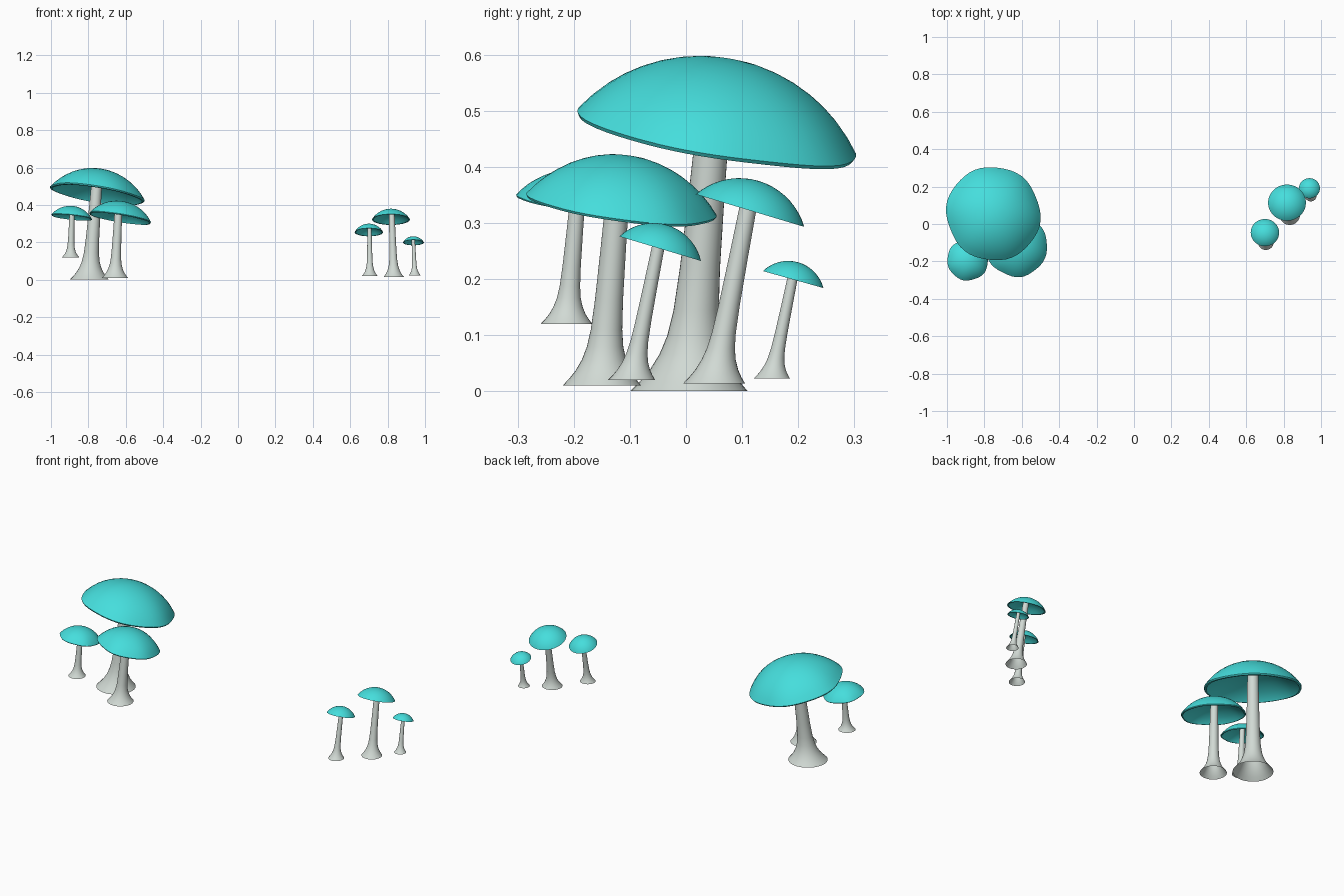
import bpy, bmesh, math
from mathutils import Vector

cube = bpy.data.objects.get("Cube")
if cube:
    bpy.data.objects.remove(cube, do_unlink=True)


def material(name, rgb):
    m = bpy.data.materials.new(name)
    m.use_nodes = True
    colour = (*rgb, 1)
    m.diffuse_color = colour
    m.node_tree.nodes["Principled BSDF"].inputs["Base Color"].default_value = colour
    return m


TEAL = material("teal_cap", (0.06, 0.73, 0.72))
GREY = material("pale_grey_stem", (0.64, 0.70, 0.66))


def skin_rings(name, rings, mat, tip_start=None, tip_end=None):
    """Bridge rings of points; optional tips close the ends with fans."""
    bm = bmesh.new()
    loops = [[bm.verts.new(p) for p in ring] for ring in rings]
    n = len(loops[0])
    for a, b in zip(loops, loops[1:]):
        for i in range(n):
            j = (i + 1) % n
            bm.faces.new((a[i], a[j], b[j], b[i]))
    for tip, loop in ((tip_start, loops[0]), (tip_end, loops[-1])):
        if tip is not None:
            v = bm.verts.new(tip)
            for i in range(n):
                bm.faces.new((v, loop[i], loop[(i + 1) % n]))
    bmesh.ops.recalc_face_normals(bm, faces=bm.faces)
    mesh = bpy.data.meshes.new(name)
    bm.to_mesh(mesh)
    bm.free()
    mesh.materials.append(mat)
    obj = bpy.data.objects.new(name, mesh)
    bpy.context.collection.objects.link(obj)
    bpy.ops.object.select_all(action='DESELECT')
    obj.select_set(True)
    bpy.context.view_layer.objects.active = obj
    bpy.ops.object.shade_smooth_by_angle(angle=math.radians(40))
    return obj


def make_cap(name, centre, r, h, slope, wavy, phase):
    """Domed shell with a hollow underside, tipped along the rim slope."""
    turn = Vector((0, 0, 1)).rotation_difference(Vector((-slope[0], -slope[1], 1)))
    centre = Vector(centre)

    def arc(radius, height, steps):
        big = (radius ** 2 + height ** 2) / (2 * height)
        half = math.asin(radius / big)
        return [(big * math.sin(half * k / steps),
                 height - big + big * math.cos(half * k / steps))
                for k in range(1, steps + 1)]

    lip = [(r * 0.985, -0.05 * h), (r * 0.95, -0.06 * h)] if wavy else []
    inner = arc(r * 0.93, h * 0.72, 5)[::-1]
    profile = arc(r, h, 9) + lip + inner

    def ring(rad, z):
        pts = []
        for i in range(48):
            a = math.tau * i / 48
            w = wavy * (rad / r) ** 2
            s = 1 + w * (math.cos(6 * a + phase) + 0.5 * math.cos(4 * a + 2 * phase))
            dz = 0.25 * w * r * math.sin(3 * a + phase)
            p = Vector((rad * s * math.cos(a), rad * s * math.sin(a), z + dz))
            pts.append(centre + turn @ p)
        return pts

    skin_rings(name, [ring(*p) for p in profile], TEAL,
               centre + turn @ Vector((0, 0, h)),
               centre + turn @ Vector((0, 0, h * 0.72)))


# Flared foot: (height fraction, share of the flare remaining)
FLARE = [(0, 1), (0.03, 0.80), (0.07, 0.58), (0.12, 0.39), (0.18, 0.25),
         (0.26, 0.16), (0.4, 0.10), (0.65, 0.05), (1, 0)]


def make_stem(name, foot, top, r_foot, r_top):
    """Leaning open tube with level rings and a flared foot."""
    foot, top = Vector(foot), Vector(top)
    rings = []
    for t, f in FLARE:
        c = foot.lerp(top, t)
        rad = r_top + (r_foot - r_top) * f
        rings.append([c + Vector((rad * math.cos(math.tau * i / 32),
                                  rad * math.sin(math.tau * i / 32), 0))
                      for i in range(32)])
    skin_rings(name, rings, GREY, tip_end=top)


# name, cap centre, radius, height, rim slope, waviness, foot, stem top (x, y), foot and top radii
MUSHROOMS = [
    ("large", (-0.752, 0.055, 0.460), 0.254, 0.133, (-0.16, -0.17), 0.013,
     (-0.795, 0.005, 0.0), (-0.752, 0.055), 0.105, 0.028),
    ("medium", (-0.630, -0.115, 0.332), 0.168, 0.088, (-0.16, -0.13), 0.016,
     (-0.658, -0.150, 0.010), (-0.638, -0.118), 0.070, 0.020),
    ("side", (-0.889, -0.193, 0.336), 0.110, 0.058, (-0.11, -0.12), 0.016,
     (-0.895, -0.213, 0.120), (-0.887, -0.190), 0.046, 0.013),
    ("tall_slim", (0.818, 0.114, 0.322), 0.101, 0.055, (0.0, -0.30), 0,
     (0.833, 0.050, 0.014), (0.822, 0.117), 0.055, 0.015),
    ("short_slim", (0.700, -0.046, 0.254), 0.076, 0.044, (0.0, -0.30), 0,
     (0.705, -0.097, 0.020), (0.703, -0.044), 0.042, 0.011),
    ("tiny", (0.938, 0.191, 0.199), 0.056, 0.032, (0.0, -0.28), 0,
     (0.945, 0.153, 0.023), (0.937, 0.194), 0.032, 0.009),
]

for k, (name, centre, r, h, slope, wavy, foot, head, rf, rt) in enumerate(MUSHROOMS):
    make_cap(name + "_cap", centre, r, h, slope, wavy, 0.9 + 1.7 * k)
    make_stem(name + "_stem", foot, (*head, centre[2] + 0.7 * h), rf, rt)
